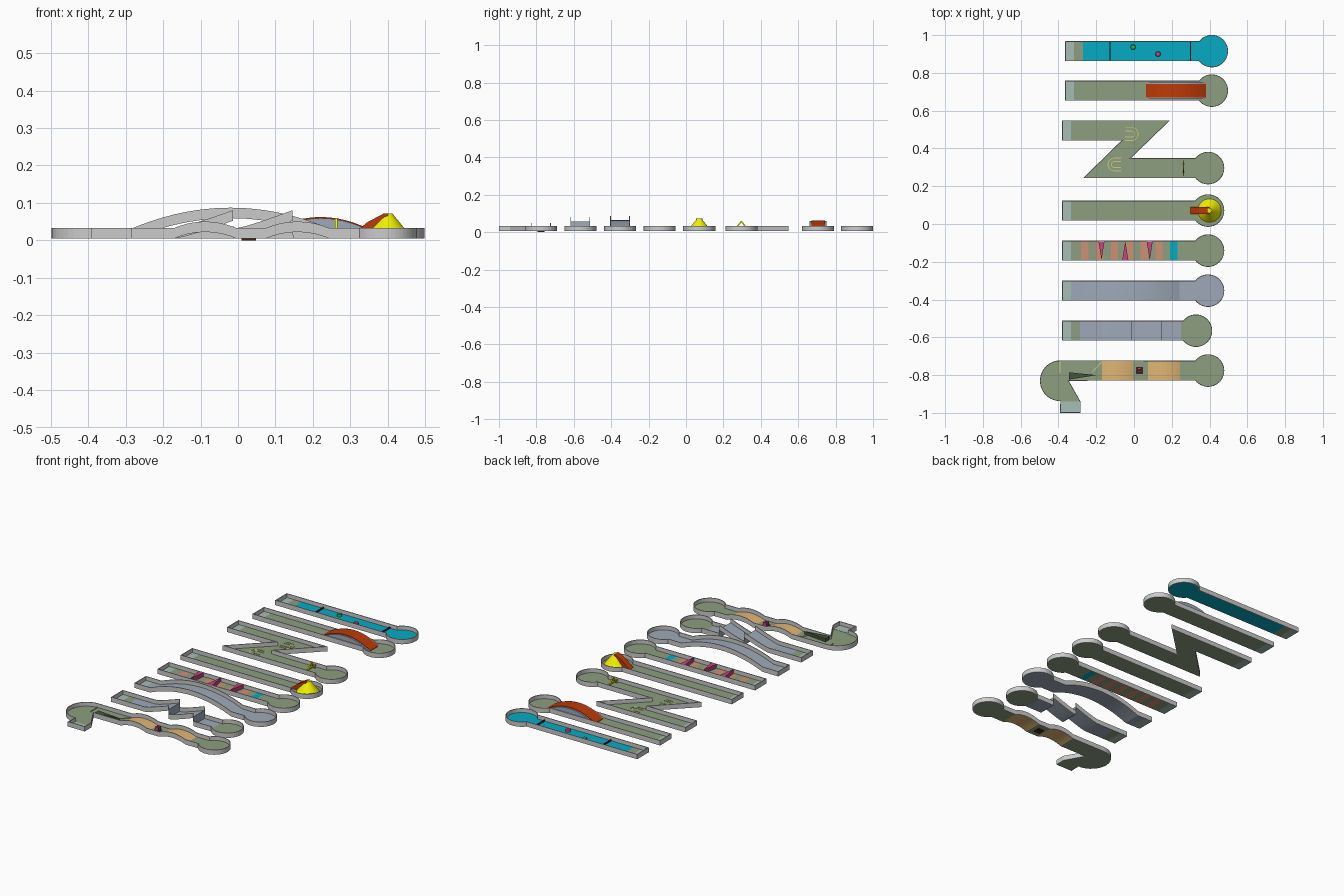
import bpy, bmesh, math
from mathutils import Vector

if "Cube" in bpy.data.objects:
    bpy.data.objects.remove(bpy.data.objects["Cube"])

BASE, FLOOR, TOP, WALL = 0.005, 0.010, 0.033, 0.004


def mat(name, r, g, b):
    m = bpy.data.materials.new(name)
    m.diffuse_color = [(c / 255) ** 2.2 for c in (r, g, b)] + [1]
    m.use_nodes = True
    m.node_tree.nodes["Principled BSDF"].inputs["Base Color"].default_value = m.diffuse_color
    return m


TURF = mat("turf", 140, 157, 127)
TEE = mat("tee_green", 166, 188, 180)
TEAL = mat("teal", 14, 170, 194)
RUST = mat("rust", 188, 60, 15)
SLATE = mat("slate", 156, 167, 182)
TAN = mat("sand", 222, 180, 115)
YELLOW = mat("yellow", 240, 240, 5)
SALMON = mat("salmon", 206, 142, 116)
PINK = mat("pink", 200, 70, 130)
GREEN = mat("green", 60, 165, 80)
DARK = mat("dark_green", 72, 84, 62)
BROWN = mat("brown", 70, 40, 30)
STRAW = mat("straw", 205, 205, 125)


def finish(name, bm, mats):
    bmesh.ops.recalc_face_normals(bm, faces=bm.faces)
    me = bpy.data.meshes.new(name)
    bm.to_mesh(me)
    bm.free()
    ob = bpy.data.objects.new(name, me)
    bpy.context.collection.objects.link(ob)
    for m in mats:
        me.materials.append(m)
    return ob


def prism(name, pts, vec, m):
    bm = bmesh.new()
    f = bm.faces.new([bm.verts.new(p) for p in pts])
    r = bmesh.ops.extrude_face_region(bm, geom=[f])
    vs = [v for v in r["geom"] if isinstance(v, bmesh.types.BMVert)]
    bmesh.ops.translate(bm, vec=vec, verts=vs)
    # keep a bottom cap so the prism is closed
    if f not in bm.faces or not f.is_valid:
        bmesh.ops.holes_fill(bm, edges=bm.edges)
    return finish(name, bm, [m])


def box(name, x0, x1, y0, y1, z0, z1, m):
    return prism(name, [(x0, y0, z0), (x1, y0, z0), (x1, y1, z0), (x0, y1, z0)], (0, 0, z1 - z0), m)


def side_profile(name, pts, y0, y1, m):
    return prism(name, [(x, y0, z) for x, z in pts], (0, y1 - y0, 0), m)


def cone(name, x, y, z0, z1, r0, r1, m, n=32):
    bm = bmesh.new()
    bmesh.ops.create_cone(bm, cap_ends=True, segments=n, radius1=r0, radius2=r1, depth=z1 - z0)
    bmesh.ops.translate(bm, vec=(x, y, (z0 + z1) / 2), verts=bm.verts)
    return finish(name, bm, [m])


def bar(name, a, b, w, m):
    a, b = Vector(a), Vector(b)
    d = (b - a).normalized()
    u = (Vector((1, 0, 0)) if abs(d.x) < 0.9 else Vector((0, 1, 0))).cross(d).normalized() * w / 2
    v = d.cross(u).normalized() * w / 2
    return prism(name, [a + u + v, a - u + v, a - u - v, a + u - v], b - a, m)


def arc(cx, cy, r, a0, a1, n):
    return [(cx + r * math.cos(a0 + (a1 - a0) * i / n), cy + r * math.sin(a0 + (a1 - a0) * i / n))
            for i in range(n + 1)]


def inset(pts, d):
    out, n = [], len(pts)
    for i in range(n):
        p, q, r = (Vector(pts[(i + k) % n]) for k in (-1, 0, 1))
        e, f = (q - p).normalized(), (r - q).normalized()
        n1, n2 = Vector((-e.y, e.x)), Vector((-f.y, f.x))
        out.append(tuple(q + (n1 + n2) * d / (1 + n1.dot(n2))))
    return out


def slab(name, faces, z0, z1, cuts, rise, bands):
    bm = bmesh.new()
    for f in faces:
        bm.faces.new([bm.verts.new((x, y, z0)) for x, y in f])
    bmesh.ops.remove_doubles(bm, verts=bm.verts, dist=1e-6)
    for c in cuts:
        bmesh.ops.bisect_plane(bm, geom=bm.verts[:] + bm.edges[:] + bm.faces[:], dist=1e-6,
                               plane_co=(c, 0, 0), plane_no=(1, 0, 0))
    for f in bm.faces:
        x = f.calc_center_median().x
        f.material_index = next((i for i, b in enumerate(bands) if x < b[0]), 0)
    r = bmesh.ops.extrude_face_region(bm, geom=bm.faces[:], use_keep_orig=True)
    vs = [v for v in r["geom"] if isinstance(v, bmesh.types.BMVert)]
    bmesh.ops.translate(bm, vec=(0, 0, z1 - z0), verts=vs)
    for v in bm.verts:
        v.co.z += rise(v.co.x)
    return finish(name, bm, [b[1] for b in bands if b[1]])


def lane(name, outline, bands, cuts=(), rise=lambda x: 0):
    """Floor split in colour bands along x, plus a thin wall round its edge."""
    inner, n = inset(outline, WALL), len(outline)
    ring = [[outline[i], outline[(i + 1) % n], inner[(i + 1) % n], inner[i]] for i in range(n)]
    slab(name + "_wall", ring, BASE, TOP, cuts, rise, [(9, None)])
    slab(name + "_floor", [inner], BASE, FLOOR, list(cuts) + [b[0] for b in bands[:-1]], rise, bands)


def straight(x0, cx, cy, w=0.053, r=0.086):
    a = math.pi - math.asin(w / r)
    return [(x0, cy + w), (x0, cy - w)] + arc(cx, cy, r, -a, a, 36)


def hump(x, x0, x1, h):
    t = (2 * x - x0 - x1) / (x1 - x0)
    return h * max(0, 1 - t * t)


def steps(x0, x1, n):
    return [x0 + (x1 - x0) * i / n for i in range(n + 1)]


# Water lane
lane("water_lane", straight(-0.365, 0.412, 0.915), [(-0.317, TEE), (-0.27, TURF), (9, TEAL)])
for x in (-0.127, 0.30):
    box("water_divider", x - 0.003, x + 0.003, 0.866, 0.964, FLOOR, 0.018, BROWN)
cone("green_bumper", -0.005, 0.937, FLOOR, 0.022, 0.014, 0.012, GREEN, 20)
cone("pink_bumper", 0.127, 0.90, FLOOR, 0.022, 0.014, 0.012, PINK, 20)

# Bridge lane
lane("bridge_lane", straight(-0.365, 0.412, 0.706), [(-0.317, TEE), (9, TURF)])
xs = steps(0.063, 0.38, 20)
top = [(x, FLOOR + hump(x, 0.063, 0.38, 0.049)) for x in xs]
for y in (0.661, 0.742):
    side_profile("bridge_side", top, y, y + 0.009, SLATE)
side_profile("bridge_deck", [(x, z + 0.003) for x, z in top] + top[::-1], 0.670, 0.742, RUST)

# Zigzag lane
a = math.pi - math.asin(0.053 / 0.086)
zig = [(-0.381, 0.548), (-0.381, 0.442), (-0.066, 0.442), (-0.27, 0.243)]
zig += arc(0.392, 0.296, 0.086, -a, a, 36) + [(-0.016, 0.349), (0.19, 0.548)]
lane("zigzag_lane", zig, [(-0.333, TEE), (9, TURF)])
for cx, cy, s in ((-0.012, 0.476, 1), (-0.104, 0.315, -1)):
    for r in (0.036, 0.018):
        path = [(-0.035, r)] + arc(0, 0, r, math.pi / 2, -math.pi / 2, 12) + [(-0.035, -r)]
        back = [(-0.035, -r + .004)] + arc(0, 0, r - .004, -math.pi / 2, math.pi / 2, 12) + [(-0.035, r - .004)]
        prism("turn_mark", [(cx + s * x, cy + s * y, FLOOR) for x, y in path + back], (0, 0, 0.002), STRAW)
for s in (-1, 1):
    bar("gate_leg", (0.262, 0.296 + s * 0.036, FLOOR), (0.262, 0.296, 0.058), 0.007, YELLOW)
bar("gate_beam", (0.262, 0.255, 0.026), (0.262, 0.337, 0.026), 0.006, YELLOW)

# Volcano lane
lane("volcano_lane", straight(-0.381, 0.392, 0.071), [(-0.333, TEE), (9, TURF)])
cone("volcano", 0.4, 0.071, FLOOR, 0.072, 0.062, 0.012, YELLOW)
side_profile("volcano_ramp", [(0.30, FLOOR), (0.40, FLOOR), (0.40, 0.072), (0.39, 0.072), (0.345, 0.048)],
             0.053, 0.089, RUST)

# Striped lane
bands = [(-0.333, TEE), (-0.28, TURF)]
for i in range(6):
    x = -0.28 + 0.0785 * i
    bands += [(x + 0.039, SALMON), (x + 0.0785, TURF)]
bands += [(0.23, TEAL), (9, TURF)]
lane("striped_lane", straight(-0.381, 0.392, -0.141), bands)
for x, s in ((-0.172, 1), (-0.046, -1), (0.083, 1)):
    prism("pink_wedge", [(x - 0.016, -0.141 + s * 0.049, FLOOR), (x + 0.016, -0.141 + s * 0.049, FLOOR),
                         (x, -0.141 - s * 0.049, FLOOR)], (0, 0, 0.023), PINK)

# Big arch lane
lane("arch_lane", straight(-0.381, 0.392, -0.353), [(-0.333, TEE), (9, SLATE)],
     steps(-0.28, 0.24, 24), lambda x: hump(x, -0.28, 0.24, 0.054))


# Jump lane: two ramps with sheer drops
def jump(x):
    for x0, x1 in ((-0.165, -0.014), (0.0, 0.145)):
        if x0 < x <= x1 + 1e-5:
            return 0.047 * ((x - x0) / (x1 - x0)) ** 1.15
    return 0


lane("jump_lane", straight(-0.381, 0.328, -0.565), [(-0.333, TEE), (-0.286, TURF), (0.25, SLATE), (9, TURF)],
     steps(-0.165, -0.014, 6) + [-0.0125] + steps(0.0, 0.145, 6) + [0.1465], jump)

# Bumpy lane with hooked tee end
HUMPS = ((-0.17, -0.005), (0.075, 0.243))
hook = arc(-0.39, -0.83, 0.108, math.pi / 2, math.pi * 1.5, 20)
hook += [(-0.392, -1.0), (-0.283, -1.0), (-0.283, -0.94), (-0.345, -0.83)]
hook += arc(0.392, -0.776, 0.086, -a, a, 36)
lane("bumpy_lane", hook, [(-0.17, TURF), (-0.005, TAN), (0.075, TURF), (0.243, TAN), (9, TURF)],
     [x for h in HUMPS for x in steps(*h, 10)], lambda x: sum(hump(x, *h, 0.017) for h in HUMPS))
box("hook_tee", -0.388, -0.287, -0.996, -0.94, FLOOR, 0.0112, TEE)
prism("dark_wedge", [(-0.345, -0.785, FLOOR), (-0.345, -0.824, FLOOR), (-0.2, -0.80, FLOOR)], (0, 0, 0.018), DARK)
bar("guide_line", (-0.392, -0.727, 0.011), (-0.392, -0.79, 0.011), 0.005, STRAW)
bar("guide_line", (-0.222, -0.785, 0.011), (-0.172, -0.73, 0.011), 0.005, STRAW)
box("cup_box", 0.010, 0.048, -0.795, -0.757, 0.0, 0.0105, BROWN)
for y in (-0.785, -0.769):
    box("cup_marker", 0.018, 0.038, y, y + 0.008, FLOOR, 0.032, PINK)
